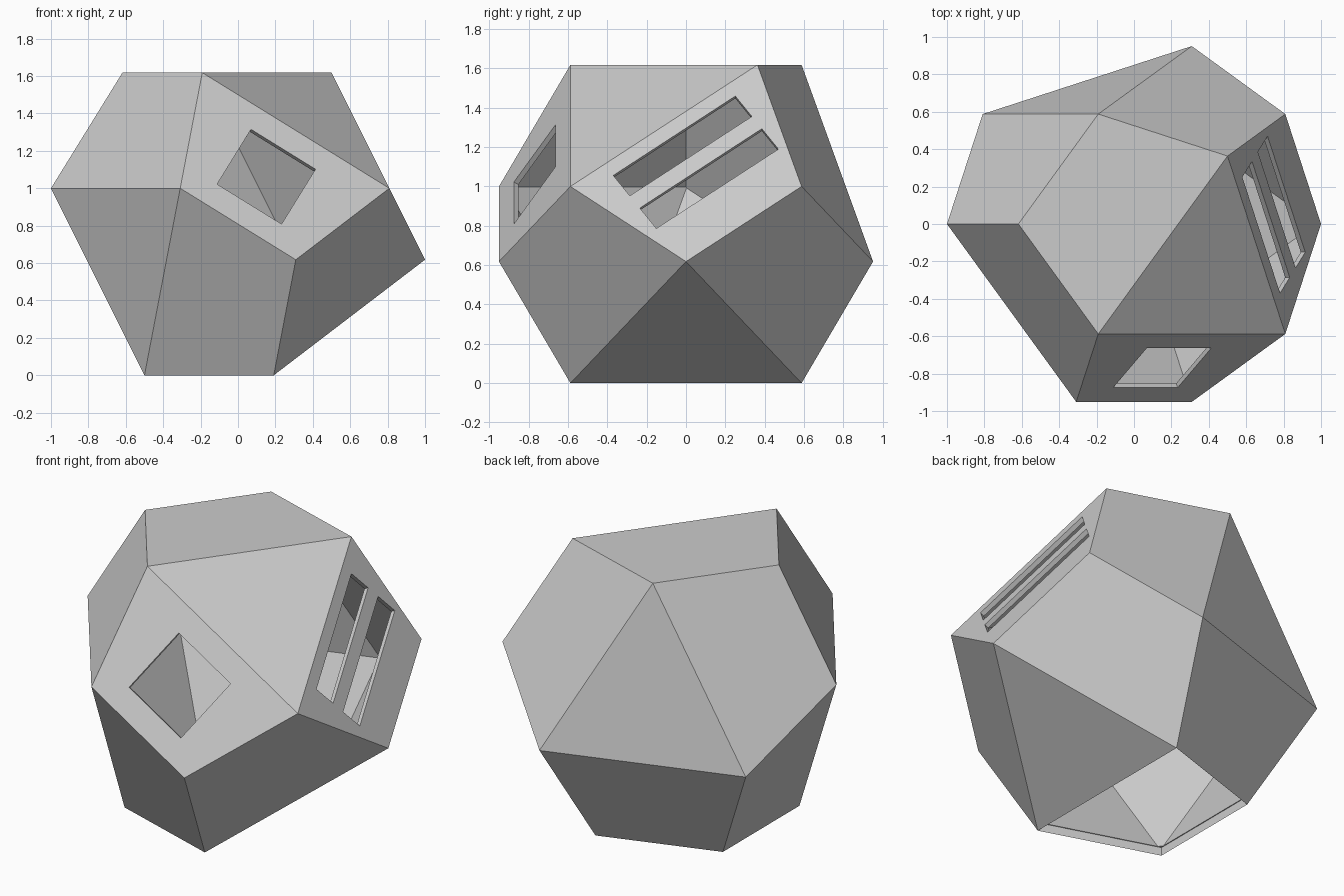
import bpy, bmesh, math
from mathutils import Vector, Matrix

cube = bpy.data.objects.get("Cube")
if cube:
    bpy.data.objects.remove(cube, do_unlink=True)

PHI = (1 + math.sqrt(5)) / 2
WALL = 0.027

grey = bpy.data.materials.new("plain_grey")
grey.use_nodes = True
COLOUR = (0.6, 0.6, 0.6, 1)
grey.diffuse_color = COLOUR
grey.node_tree.nodes["Principled BSDF"].inputs["Base Color"].default_value = COLOUR


def make_object(name, bm):
    bmesh.ops.recalc_face_normals(bm, faces=bm.faces[:])
    mesh = bpy.data.meshes.new(name)
    bm.to_mesh(mesh)
    bm.free()
    mesh.materials.append(grey)
    obj = bpy.data.objects.new(name, mesh)
    bpy.context.collection.objects.link(obj)
    return obj


def hull(points):
    bm = bmesh.new()
    for p in points:
        bm.verts.new(p)
    bmesh.ops.convex_hull(bm, input=bm.verts[:])
    bmesh.ops.dissolve_limit(bm, angle_limit=0.01, verts=bm.verts[:], edges=bm.edges[:])
    bmesh.ops.recalc_face_normals(bm, faces=bm.faces[:])
    return bm


def box(name, centre, along, normal, length, width):
    """Shallow box lying in a face, used to pierce the wall."""
    n, u = Vector(normal).normalized(), Vector(along).normalized()
    v = n.cross(u)
    rot = Matrix((u, v, n)).transposed().to_4x4()
    mat = Matrix.Translation(centre) @ rot @ Matrix.Diagonal((length, width, 0.1, 1))
    bm = bmesh.new()
    bmesh.ops.create_cube(bm, size=1, matrix=mat)
    return make_object(name, bm)


# Dodecahedron corners in four rings, each ring losing one corner
# ring: radius, height, first angle, index of the missing corner
rings = [(1 / PHI, PHI, 36, 4), (1, 1, 36, 1), (1, 1 / PHI, 0, 3), (1 / PHI, 0, 0, 0)]
corners = []
for radius, z, start, missing in rings:
    for k in range(5):
        a = math.radians(start + 72 * k)
        if k != missing:
            corners.append(Vector((radius * math.cos(a), radius * math.sin(a), z)))

outer = hull(corners)
planes = [(f.calc_center_median(), f.normal.copy()) for f in outer.faces]
shell = make_object("hollow_body", outer)

# Inner cavity: every face plane moved inward by the wall thickness
inner = hull(corners)
for co, n in planes:
    bmesh.ops.bisect_plane(inner, geom=inner.verts[:] + inner.edges[:] + inner.faces[:],
                           plane_co=co - n * WALL, plane_no=n, clear_outer=True)
    bmesh.ops.holes_fill(inner, edges=[e for e in inner.edges if e.is_boundary])
cavity_points = [v.co.copy() for v in inner.verts]
inner.free()
cutters = [make_object("cavity", hull(cavity_points))]

# Open base: bottom outline inset to leave a thin rim
base = bmesh.new()
ring = [base.verts.new((c.x, c.y, -0.05)) for c in corners if c.z < 0.01]
face = base.faces.new(ring)
bmesh.ops.inset_region(base, faces=[face], thickness=0.03, use_even_offset=True, use_boundary=True)
bmesh.ops.delete(base, geom=[f for f in base.faces if f != face], context='FACES')
up = bmesh.ops.extrude_face_region(base, geom=[face], use_keep_orig=True)["geom"]
bmesh.ops.translate(base, vec=(0, 0, 0.1), verts=[g for g in up if isinstance(g, bmesh.types.BMVert)])
cutters.append(make_object("base_opening", base))

# Square window at the front, two slots at the side
cutters.append(box("square_window", (0.15, -0.765, 1.06), (1, 0, 1 - PHI),
                   (0.276, -0.851, 0.447), 0.405, 0.405))
for y, z in [(-0.0175, 1.206), (0.1175, 1.04)]:
    cutters.append(box("slot", (1 - (z - 1 / PHI) / 2, y, z), (-0.309, 0.951, 0.618),
                       (2, 0, 1), 0.767, 0.143))

# Cut everything out of the body
bpy.context.view_layer.objects.active = shell
for cutter in cutters:
    mod = shell.modifiers.new(cutter.name, 'BOOLEAN')
    mod.operation, mod.solver, mod.object = 'DIFFERENCE', 'EXACT', cutter
    bpy.ops.object.modifier_apply(modifier=mod.name)
    bpy.data.objects.remove(cutter, do_unlink=True)
